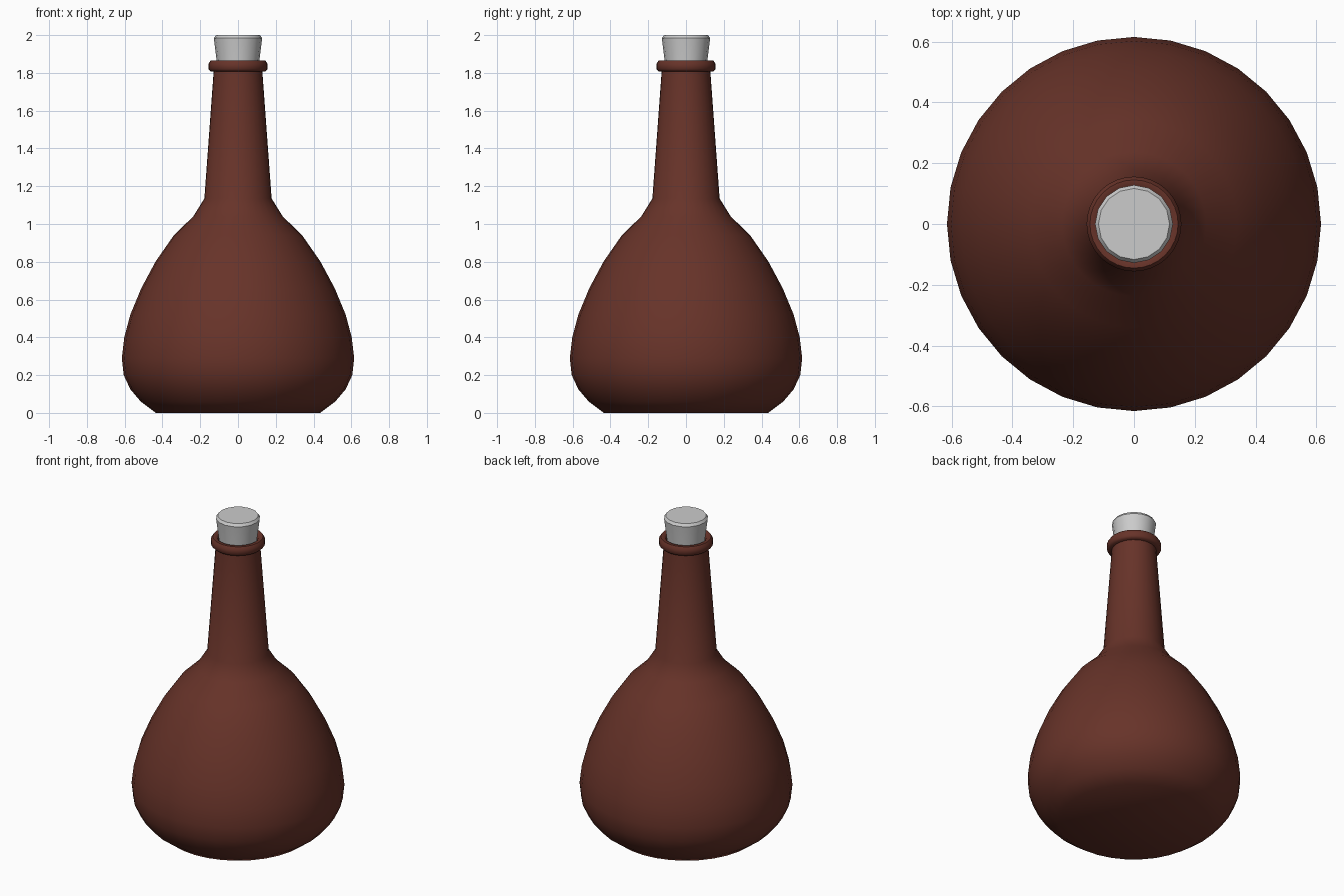
import bpy, bmesh, math

if "Cube" in bpy.data.objects:
    bpy.data.objects.remove(bpy.data.objects["Cube"])


def material(name, rgb):
    m = bpy.data.materials.new(name)
    m.diffuse_color = (*rgb, 1)
    m.use_nodes = True
    m.node_tree.nodes["Principled BSDF"].inputs["Base Color"].default_value = m.diffuse_color
    return m


def lathe(name, profile, sides, mat, angle=40, closed=False):
    """Revolve an (r, z) profile, listed bottom to top on the outside; cap open ends."""
    bm = bmesh.new()
    rings = []
    for r, z in profile:
        rings.append([bm.verts.new((r * math.cos(2 * math.pi * i / sides),
                                    r * math.sin(2 * math.pi * i / sides), z))
                      for i in range(sides)])
    pairs = list(zip(rings, rings[1:]))
    if closed:
        pairs.append((rings[-1], rings[0]))
    for a, b in pairs:
        for i in range(sides):
            j = (i + 1) % sides
            bm.faces.new((a[i], a[j], b[j], b[i]))
    if not closed:
        bm.faces.new(rings[0][::-1])
        bm.faces.new(rings[-1])
    bmesh.ops.recalc_face_normals(bm, faces=bm.faces)
    mesh = bpy.data.meshes.new(name)
    bm.to_mesh(mesh)
    bm.free()
    mesh.materials.append(mat)
    ob = bpy.data.objects.new(name, mesh)
    bpy.context.collection.objects.link(ob)
    bpy.ops.object.select_all(action='DESELECT')
    ob.select_set(True)
    bpy.context.view_layer.objects.active = ob
    bpy.ops.object.shade_smooth_by_angle(angle=math.radians(angle))
    return ob


brown = material("brown glass", (0.136, 0.033, 0.022))
grey = material("pale grey stopper", (0.6, 0.6, 0.6))

# Rounded belly, shoulder and tapering neck
lathe("bottle_body", [
    (0.435, 0), (0.515, 0.06), (0.57, 0.125), (0.605, 0.20), (0.615, 0.29),
    (0.602, 0.40), (0.57, 0.52), (0.512, 0.66), (0.437, 0.80), (0.34, 0.94),
    (0.237, 1.04), (0.178, 1.135), (0.128, 1.82)], 32, brown)

# Rounded lip ring around the mouth
lathe("neck_lip", [
    (0.115, 1.808), (0.145, 1.808), (0.156, 1.82), (0.156, 1.849),
    (0.145, 1.865), (0.125, 1.865), (0.115, 1.855)], 32, brown, 50, closed=True)

# Tapered stopper with a chamfered top edge
lathe("stopper", [
    (0.108, 1.80), (0.113, 1.865), (0.128, 1.984), (0.117, 2.0)], 16, grey, 30)
